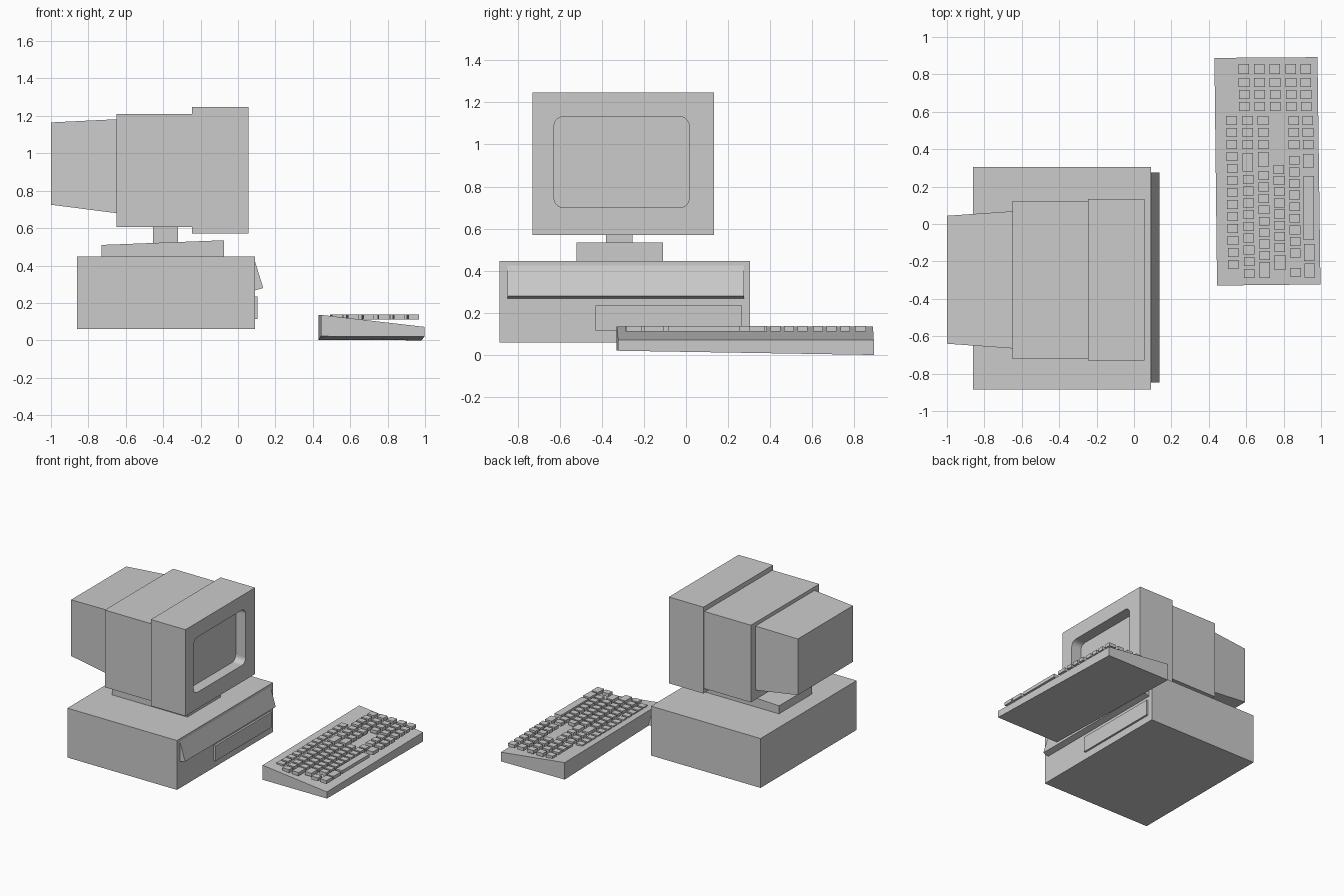
import bpy, bmesh

if "Cube" in bpy.data.objects:
    bpy.data.objects.remove(bpy.data.objects["Cube"])

QUADS = [(0, 1, 3, 2), (4, 6, 7, 5), (0, 4, 5, 1), (2, 3, 7, 6), (0, 2, 6, 4), (1, 5, 7, 3)]


def add_hexa(bm, pts):
    vs = [bm.verts.new(p) for p in pts]
    faces = [bm.faces.new([vs[i] for i in q]) for q in QUADS]
    bmesh.ops.recalc_face_normals(bm, faces=faces)


def to_object(name, bm):
    me = bpy.data.meshes.new(name)
    bm.to_mesh(me)
    bm.free()
    ob = bpy.data.objects.new(name, me)
    bpy.context.collection.objects.link(ob)
    return ob


def section(x, s):
    y0, y1, z0, z1 = s
    return [(x, y, z) for y in (y0, y1) for z in (z0, z1)]


def block(name, x0, x1, s0, s1=None):
    """Box along x; s = (y0, y1, z0, z1) cross-section at each end."""
    bm = bmesh.new()
    add_hexa(bm, section(x0, s0) + section(x1, s1 or s0))
    return to_object(name, bm)


# Computer case and drive panel
block("case", -0.86, 0.09, (-0.885, 0.305, 0.06, 0.447))
block("drive_panel", 0.08, 0.105, (-0.43, 0.265, 0.115, 0.235))

# Wedge-shaped front flap
bm = bmesh.new()
rings = [[bm.verts.new((x, y, z)) for x, z in ((0.09, 0.425), (0.135, 0.28), (0.09, 0.267))]
         for y in (-0.848, 0.275)]
bm.faces.new(rings[0])
bm.faces.new(rings[1])
for i in range(3):
    j = (i + 1) % 3
    bm.faces.new((rings[0][i], rings[0][j], rings[1][j], rings[1][i]))
bmesh.ops.recalc_face_normals(bm, faces=bm.faces)
to_object("front_flap", bm)

# Monitor stand
block("stand_base", -0.73, -0.075, (-0.52, -0.11, 0.445, 0.51), (-0.52, -0.11, 0.445, 0.535))
block("stand_neck", -0.455, -0.32, (-0.38, -0.255, 0.51, 0.61))

# Monitor housing
block("monitor_back", -1.0, -0.65, (-0.64, 0.044, 0.725, 1.165), (-0.665, 0.068, 0.68, 1.182))
block("monitor_middle", -0.65, -0.245, (-0.722, 0.124, 0.605, 1.21))
bezel = block("monitor_bezel", -0.245, 0.055, (-0.73, 0.134, 0.57, 1.247))

# Screen recess with rounded corners
cutter = block("screen_cutter", -0.03, 0.2, (-0.627, 0.015, 0.70, 1.132))
bm = bmesh.new()
bm.from_mesh(cutter.data)
long_edges = [e for e in bm.edges if abs(e.verts[0].co.x - e.verts[1].co.x) > 0.1]
bmesh.ops.bevel(bm, geom=long_edges, offset=0.045, segments=5, profile=0.5, affect='EDGES')
bm.to_mesh(cutter.data)
bm.free()
cutter.hide_render = True
mod = bezel.modifiers.new("screen_recess", 'BOOLEAN')
mod.operation = 'DIFFERENCE'
mod.solver = 'EXACT'
mod.object = cutter
bpy.context.view_layer.objects.active = bezel
bpy.ops.object.modifier_apply(modifier=mod.name)
bpy.data.objects.remove(cutter)

# Keyboard body, slightly turned and tilted wedge
bm = bmesh.new()
add_hexa(bm, [(0.444, -0.329, 0.022), (0.444, -0.329, 0.136),
              (0.43, 0.888, 0.003), (0.43, 0.888, 0.136),
              (0.997, -0.323, 0.02), (0.997, -0.323, 0.072),
              (0.981, 0.892, 0.0), (0.981, 0.892, 0.072)])
to_object("keyboard_body", bm)

# Keys: each run is (first y, pitch, count, length)
KEY = 0.047
SIDE = (0.577, 0.0642, 3, KEY)
columns = {
    0.50: [(0.577, 0.0642, 13, KEY)],
    0.585: [SIDE, (0.38, 0, 1, 0.098), (0.262, 0.0628, 9, KEY)],
    0.668: [SIDE, (0.385, 0, 1, 0.08), (0.283, 0.0612, 8, KEY), (-0.203, 0, 1, 0.085)],
    0.75: [(0.315, 0.0597, 8, KEY), (-0.166, 0, 1, 0.08)],
    0.832: [SIDE, (0.364, 0.062, 9, KEY), (-0.235, 0, 1, KEY)],
    0.908: [SIDE, (0.375, 0, 1, 0.075), (0.257, 0, 1, 0.342), (-0.107, 0, 1, 0.09),
            (-0.21, 0, 1, 0.075)],
}
for x in (0.569, 0.652, 0.735, 0.82, 0.90):
    columns.setdefault(x, []).extend([(0.855, 0, 1, 0.052), (0.78, 0.0645, 3, KEY)])

bm = bmesh.new()
for x, runs in columns.items():
    for start, pitch, count, length in runs:
        for i in range(count):
            y = start - i * pitch
            kx = x - 0.012 * y
            s = (y - length, y, 0.112, 0.138)
            add_hexa(bm, section(kx, s) + section(kx + 0.057, s))
to_object("keyboard_keys", bm)
